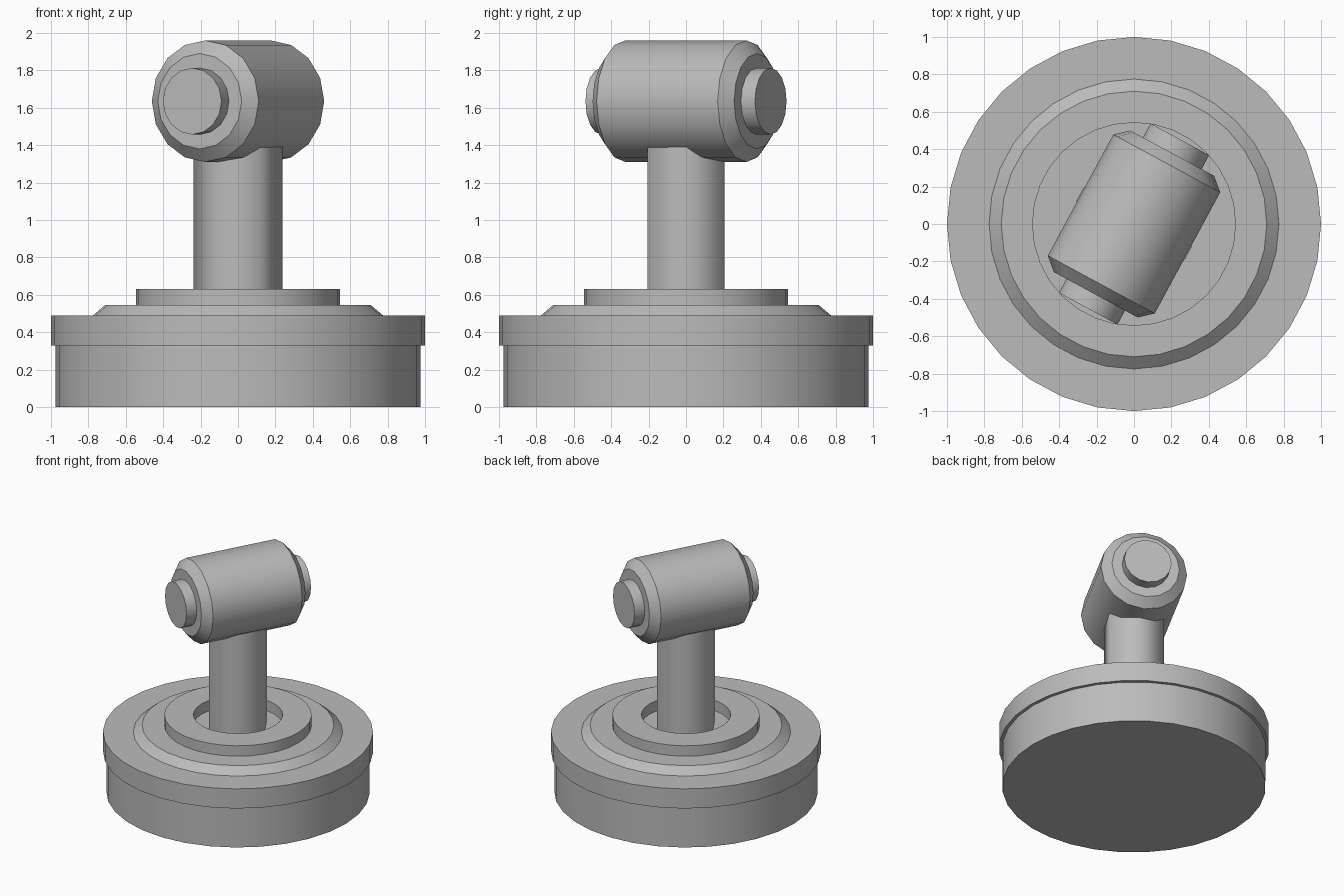
import bpy, math
from mathutils import Matrix

if "Cube" in bpy.data.objects:
    bpy.data.objects.remove(bpy.data.objects["Cube"])

grey = bpy.data.materials.new("plain grey")
grey.diffuse_color = (0.5, 0.5, 0.5, 1)
grey.use_nodes = True
grey.node_tree.nodes["Principled BSDF"].inputs["Base Color"].default_value = grey.diffuse_color


def lathe(name, profile, sides, matrix=Matrix(), angle=40):
    """Spin a (radius, height) profile around z; radius 0 closes an end with a flat cap."""
    verts, faces, rings = [], [], []
    for r, z in profile:
        rings.append(len(verts))
        for i in range(sides):
            a = 2 * math.pi * i / sides
            verts.append((r * math.cos(a), r * math.sin(a), z))
    for lo, hi in zip(rings, rings[1:]):
        for i in range(sides):
            j = (i + 1) % sides
            faces.append((lo + i, lo + j, hi + j, hi + i))
    faces.append(tuple(reversed(range(sides))))
    faces.append(tuple(rings[-1] + i for i in range(sides)))
    mesh = bpy.data.meshes.new(name)
    mesh.from_pydata(verts, [], faces)
    mesh.materials.append(grey)
    mesh.transform(matrix)
    obj = bpy.data.objects.new(name, mesh)
    bpy.context.collection.objects.link(obj)
    bpy.ops.object.select_all(action='DESELECT')
    obj.select_set(True)
    bpy.context.view_layer.objects.active = obj
    bpy.ops.object.shade_smooth_by_angle(angle=math.radians(angle))
    return obj


# Round base: drum, overhanging rim, sloped tier and recessed collar
lathe("base", [
    (0.975, 0), (0.975, 0.33), (1.0, 0.33), (1.0, 0.49),
    (0.775, 0.49), (0.71, 0.545), (0.545, 0.545), (0.545, 0.63),
    (0.33, 0.63), (0.33, 0.545)], 32, angle=30)

# Six-sided post with softened shading, running up into the head
lathe("post", [(0.237, 0.52), (0.237, 1.5)], 6, angle=65)

# Barrel head lying on its side, with chamfered ends and a pin at each end
half = [(0.178, 0.515), (0.178, 0.43), (0.255, 0.43), (0.325, 0.368)]
profile = [(r, -h) for r, h in half] + [(r, h) for r, h in reversed(half)]
lie_down = (Matrix.Translation((0, 0, 1.635))
            @ Matrix.Rotation(math.radians(-28.4), 4, 'Z')
            @ Matrix.Rotation(math.radians(-90), 4, 'X'))
lathe("head", profile, 16, lie_down, angle=30)
